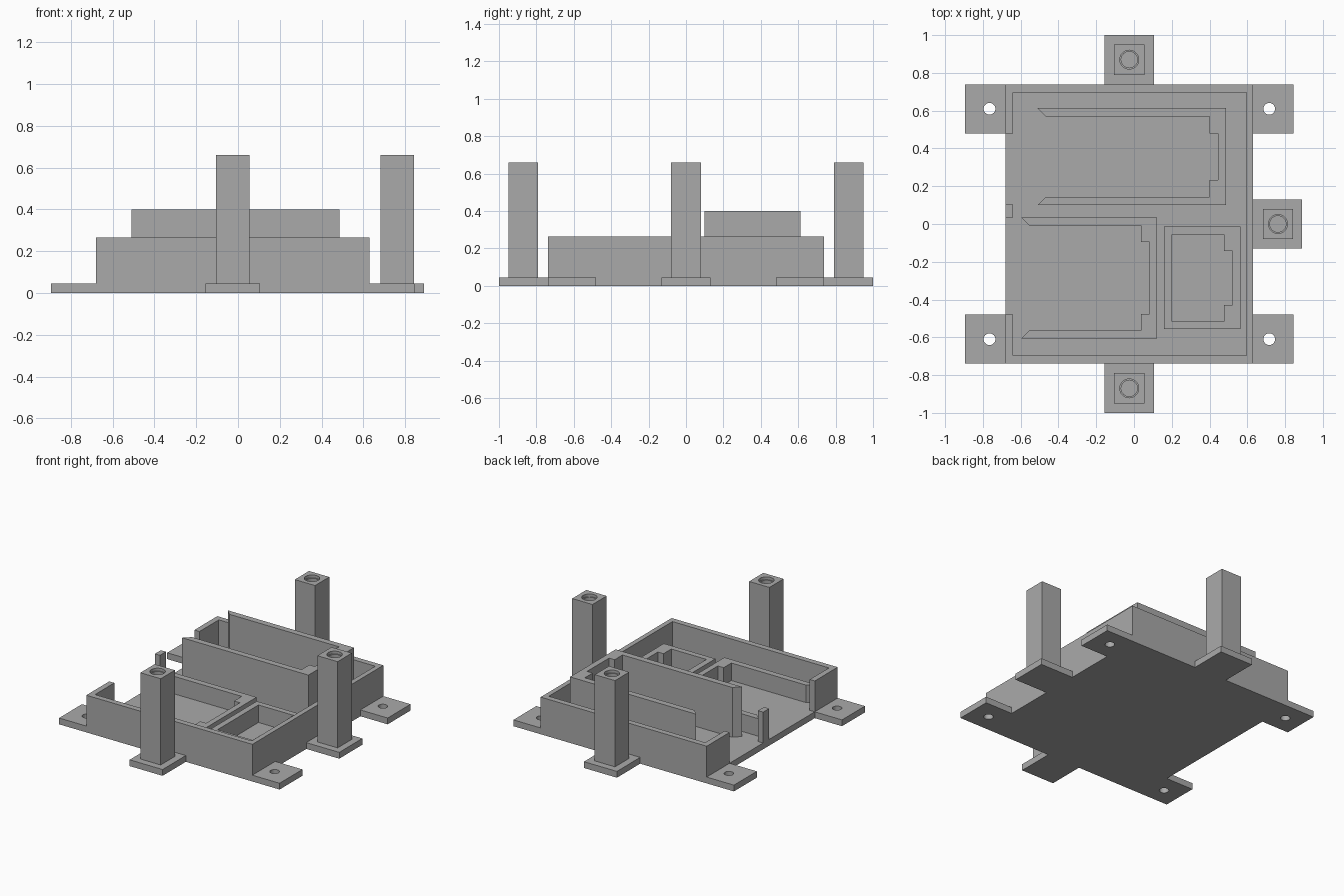
import bpy, bmesh, math

if "Cube" in bpy.data.objects:
    bpy.data.objects.remove(bpy.data.objects["Cube"])

PLATE, WALL, TRAY, HOLDER, TOWER = 0.045, 0.265, 0.17, 0.40, 0.66

grey = bpy.data.materials.new("plain grey")
grey.diffuse_color = (0.4, 0.4, 0.4, 1)
grey.use_nodes = True
grey.node_tree.nodes["Principled BSDF"].inputs["Base Color"].default_value = grey.diffuse_color


def circle(cx, cy, r, n=32):
    return [(cx + r * math.cos(2 * math.pi * i / n),
             cy + r * math.sin(2 * math.pi * i / n)) for i in range(n)]


def rect(x0, x1, y0, y1):
    return [(x0, y0), (x1, y0), (x1, y1), (x0, y1)]


def flip(points):
    """Mirror a run of points across y = 0, in reverse order."""
    return [(x, -y) for x, y in reversed(points)]


def prism(name, loops, z0, z1):
    """Extrude an outline (first loop) with holes (other loops)."""
    cu = bpy.data.curves.new(name, 'CURVE')
    cu.dimensions, cu.fill_mode = '2D', 'BOTH'
    cu.extrude = (z1 - z0) / 2
    for pts in loops:
        sp = cu.splines.new('POLY')
        sp.points.add(len(pts) - 1)
        for p, (x, y) in zip(sp.points, pts):
            p.co = (x, y, 0, 1)
        sp.use_cyclic_u = True
    tmp = bpy.data.objects.new(name + "_curve", cu)
    bpy.context.collection.objects.link(tmp)
    bpy.context.view_layer.update()
    me = bpy.data.meshes.new_from_object(
        tmp.evaluated_get(bpy.context.evaluated_depsgraph_get()))
    bpy.data.objects.remove(tmp)
    bm = bmesh.new()
    bm.from_mesh(me)
    bmesh.ops.remove_doubles(bm, verts=bm.verts, dist=1e-4)
    bmesh.ops.translate(bm, verts=bm.verts, vec=(0, 0, (z0 + z1) / 2))
    bmesh.ops.recalc_face_normals(bm, faces=bm.faces)
    for f in bm.faces:
        f.smooth = False
    bm.to_mesh(me)
    bm.free()
    me.materials.clear()
    me.materials.append(grey)
    ob = bpy.data.objects.new(name, me)
    bpy.context.collection.objects.link(ob)
    return ob


# Base plate with corner ears, tower pads and screw holes
half = [(-0.895, 0.48), (-0.895, 0.738), (-0.155, 0.738), (-0.155, 1),
        (0.105, 1), (0.105, 0.738), (0.845, 0.738), (0.845, 0.48),
        (0.63, 0.48), (0.63, 0.13), (0.89, 0.13)]
half = [(-0.68, 0.48)] + half
holes = [circle(x, y, 0.031) for x in (-0.765, 0.716) for y in (-0.61, 0.61)]
prism("base_plate", [half + flip(half)] + holes, 0, PLATE)

# Outer wall, open on the left side
outer = [(-0.68, 0.48), (-0.68, 0.738), (0.63, 0.738)]
inner = [(0.595, 0.697), (-0.64, 0.697), (-0.64, 0.48)]
prism("outer_wall", [outer + flip(outer) + flip(inner) + inner], PLATE, WALL)

# Small stop post on the open side
prism("stop_post", [rect(-0.68, -0.64, 0.035, 0.102)], PLATE, WALL)


def u_holder(name, x0, x1, y0, y1, step, wall, notch, top):
    """U-shaped holder open to the left, with bevelled ends and thick corners."""
    t, xs = 0.044, x1 - step
    prism(name, [[(x0, y1), (x1, y1), (x1, y0), (x0, y0),
                  (x0 + t, y0 + t), (xs, y0 + t), (xs, y0 + notch),
                  (x1 - wall, y0 + notch), (x1 - wall, y1 - notch),
                  (xs, y1 - notch), (xs, y1 - t), (x0 + t, y1 - t)]],
          PLATE, top)


u_holder("tall_holder", -0.51, 0.486, 0.10, 0.613, 0.086, 0.042, 0.133, HOLDER)
u_holder("low_holder", -0.597, 0.122, -0.607, 0.035, 0.086, 0.040, 0.131, TRAY)

# Closed tray with a recess in its right wall
prism("closed_tray", [rect(0.158, 0.565, -0.557, -0.014),
                      [(0.20, -0.055), (0.477, -0.055), (0.477, -0.142),
                       (0.522, -0.142), (0.522, -0.428), (0.477, -0.428),
                       (0.477, -0.516), (0.20, -0.516)]], PLATE, TRAY)

# Square towers with a stepped screw hole in the top
for side, cx, cy in (("front", -0.025, -0.87), ("back", -0.025, 0.87),
                     ("right", 0.762, 0)):
    tower = prism(side + "_tower",
                  [rect(cx - 0.08, cx + 0.08, cy - 0.08, cy + 0.08)],
                  PLATE, TOWER)
    for part, r, depth in (("rim", 0.05, 0.02), ("bore", 0.043, 0.2)):
        cutter = prism(f"{side}_{part}_cutter", [circle(cx, cy, r)],
                       TOWER - depth, TOWER + 0.05)
        cutter.hide_render = True
        cutter.hide_viewport = True
        mod = tower.modifiers.new(part, 'BOOLEAN')
        mod.operation, mod.solver, mod.object = 'DIFFERENCE', 'EXACT', cutter
